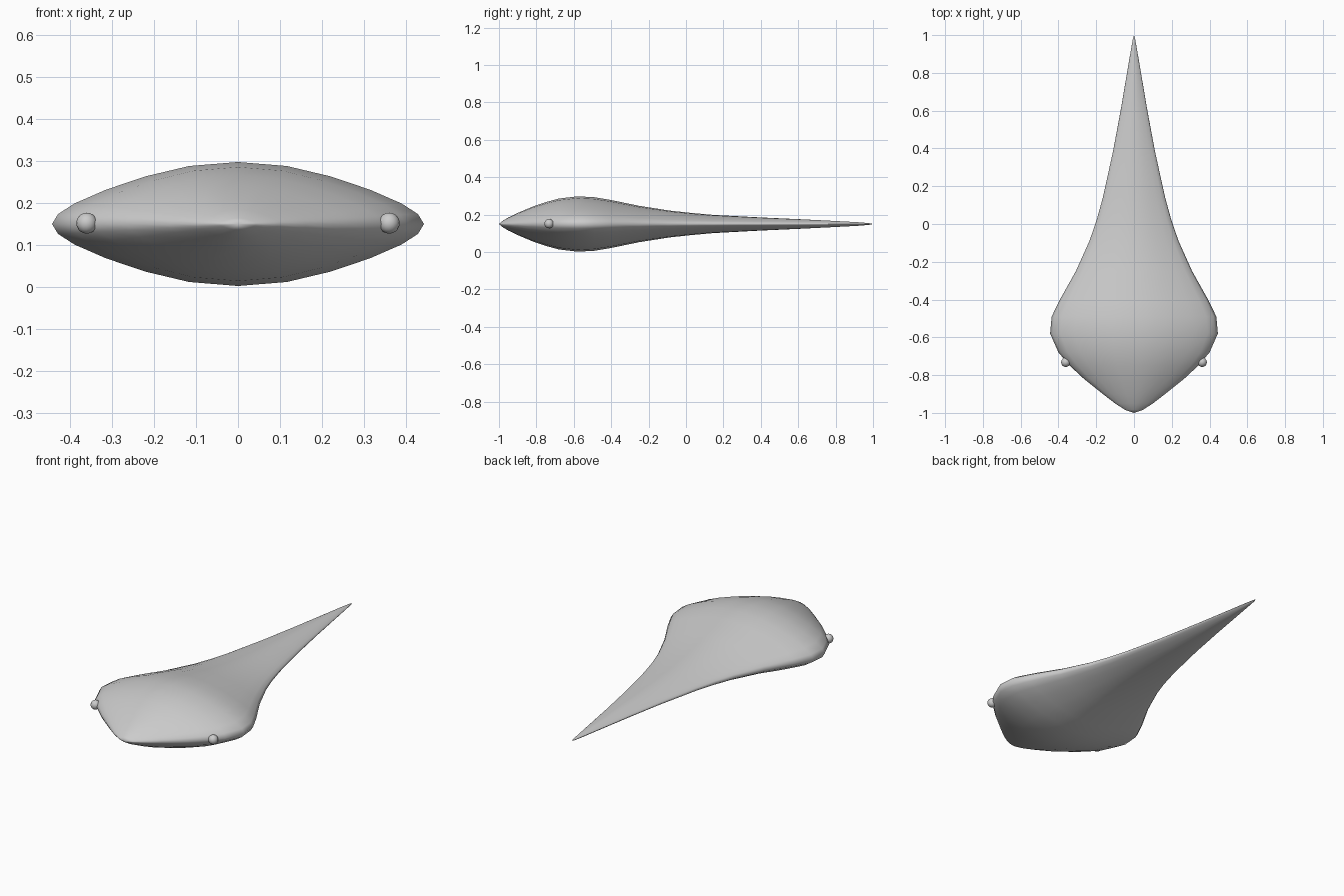
import bpy, bmesh

if "Cube" in bpy.data.objects:
    bpy.data.objects.remove(bpy.data.objects["Cube"])

ZC = 0.15

grey = bpy.data.materials.new("plain grey")
grey.diffuse_color = (0.6, 0.6, 0.6, 1)
grey.use_nodes = True
grey.node_tree.nodes["Principled BSDF"].inputs["Base Color"].default_value = grey.diffuse_color

# body stations: y, half width, half height
STATIONS = [
    (-0.985, 0.045, 0.014), (-0.95, 0.10, 0.035), (-0.90, 0.165, 0.059),
    (-0.82, 0.265, 0.093), (-0.75, 0.34, 0.117), (-0.68, 0.40, 0.136),
    (-0.58, 0.444, 0.148), (-0.49, 0.436, 0.143), (-0.40, 0.392, 0.128),
    (-0.25, 0.308, 0.097), (-0.09, 0.236, 0.072), (0.02, 0.198, 0.060),
    (0.14, 0.165, 0.049), (0.38, 0.112, 0.036), (0.60, 0.071, 0.026),
    (0.80, 0.037, 0.016), (0.93, 0.015, 0.009), (0.98, 0.006, 0.004),
]
# lens-shaped cross-section, one quarter (top centre to side edge)
QUARTER = [(0, 1), (0.263, 0.935), (0.495, 0.77), (0.71, 0.553),
           (0.878, 0.333), (0.968, 0.16), (1, 0)]
half = QUARTER + [(x, -z) for x, z in QUARTER[-2::-1]]
SECTION = half + [(-x, z) for x, z in half[-2:0:-1]]


def finish(bm, name):
    bmesh.ops.recalc_face_normals(bm, faces=bm.faces)
    for f in bm.faces:
        f.smooth = True
    me = bpy.data.meshes.new(name)
    bm.to_mesh(me)
    bm.free()
    me.materials.append(grey)
    ob = bpy.data.objects.new(name, me)
    bpy.context.collection.objects.link(ob)
    return ob


# flat tapering body with tail, lofted from nose to tip
bm = bmesh.new()
rings = [[bm.verts.new((x * w, y, ZC + z * h)) for x, z in SECTION]
         for y, w, h in STATIONS]
n = len(SECTION)
for a, b in zip(rings, rings[1:]):
    for i in range(n):
        j = (i + 1) % n
        bm.faces.new((a[i], a[j], b[j], b[i]))
for ring, y in ((rings[0], -1.0), (rings[-1], 1.0)):
    tip = bm.verts.new((0, y, ZC))
    for i in range(n):
        bm.faces.new((ring[i], ring[(i + 1) % n], tip))
finish(bm, "body")

# small round eyes on the front edges
for side, name in ((1, "right_eye"), (-1, "left_eye")):
    bm = bmesh.new()
    bmesh.ops.create_uvsphere(bm, u_segments=16, v_segments=10, radius=0.025)
    eye = finish(bm, name)
    eye.location = (side * 0.361, -0.732, 0.152)
